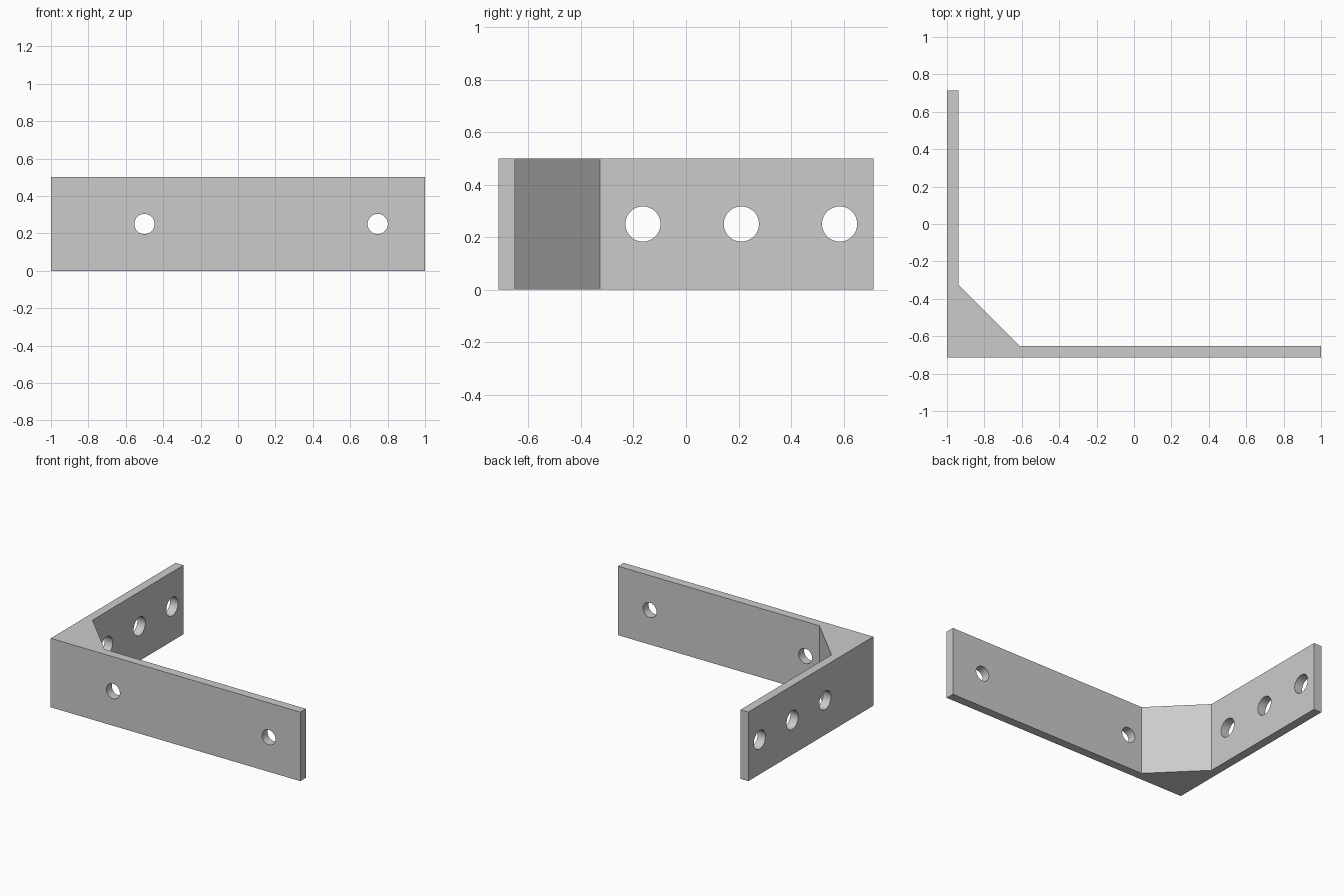
import bpy, bmesh, math

cube = bpy.data.objects.get("Cube")
if cube:
    bpy.data.objects.remove(cube, do_unlink=True)

HEIGHT = 0.5
HALF_Y = 0.715
THICK = 0.063
GUSSET = 0.325

steel = bpy.data.materials.new("grey steel")
steel.use_nodes = True
grey = (0.6, 0.6, 0.6, 1)
steel.diffuse_color = grey
steel.node_tree.nodes["Principled BSDF"].inputs["Base Color"].default_value = grey


def link(name, bm):
    mesh = bpy.data.meshes.new(name)
    bm.to_mesh(mesh)
    bm.free()
    obj = bpy.data.objects.new(name, mesh)
    bpy.context.collection.objects.link(obj)
    mesh.materials.append(steel)
    return obj


# L-shaped profile with a diagonal inner corner, extruded upward
ix, iy = -1 + THICK, -HALF_Y + THICK
profile = [(-1, -HALF_Y), (1, -HALF_Y), (1, iy), (ix + GUSSET, iy),
           (ix, iy + GUSSET), (ix, HALF_Y), (-1, HALF_Y)]
bm = bmesh.new()
base = bm.faces.new([bm.verts.new((x, y, 0)) for x, y in profile])
up = bmesh.ops.extrude_face_region(bm, geom=[base])["geom"]
bmesh.ops.translate(bm, vec=(0, 0, HEIGHT),
                    verts=[v for v in up if isinstance(v, bmesh.types.BMVert)])
bmesh.ops.recalc_face_normals(bm, faces=bm.faces)
bracket = link("corner_bracket", bm)


# Bolt holes through both legs
def drill(name, location, radius, rotation):
    bm = bmesh.new()
    bmesh.ops.create_cone(bm, cap_ends=True, segments=48, radius1=radius,
                          radius2=radius, depth=THICK * 3)
    cutter = link(name, bm)
    cutter.location = location
    cutter.rotation_euler = rotation
    cutter.hide_render = True
    cutter.hide_set(True)
    mod = bracket.modifiers.new(name, "BOOLEAN")
    mod.operation = "DIFFERENCE"
    mod.solver = "EXACT"
    mod.object = cutter
    return cutter


quarter = math.pi / 2
cutters = [drill("front_hole_cutter", (x, -HALF_Y + THICK / 2, HEIGHT / 2), 0.054,
                 (quarter, 0, 0)) for x in (-0.5, 0.747)]
cutters += [drill("side_hole_cutter", (-1 + THICK / 2, y, HEIGHT / 2), 0.067,
                  (0, quarter, 0)) for y in (-0.164, 0.211, 0.585)]

# Apply the cuts and remove the cutters
bpy.context.view_layer.objects.active = bracket
bracket.select_set(True)
for mod in list(bracket.modifiers):
    bpy.ops.object.modifier_apply(modifier=mod.name)
for cutter in cutters:
    bpy.data.objects.remove(cutter, do_unlink=True)
bpy.ops.object.shade_smooth_by_angle(angle=math.radians(30))
